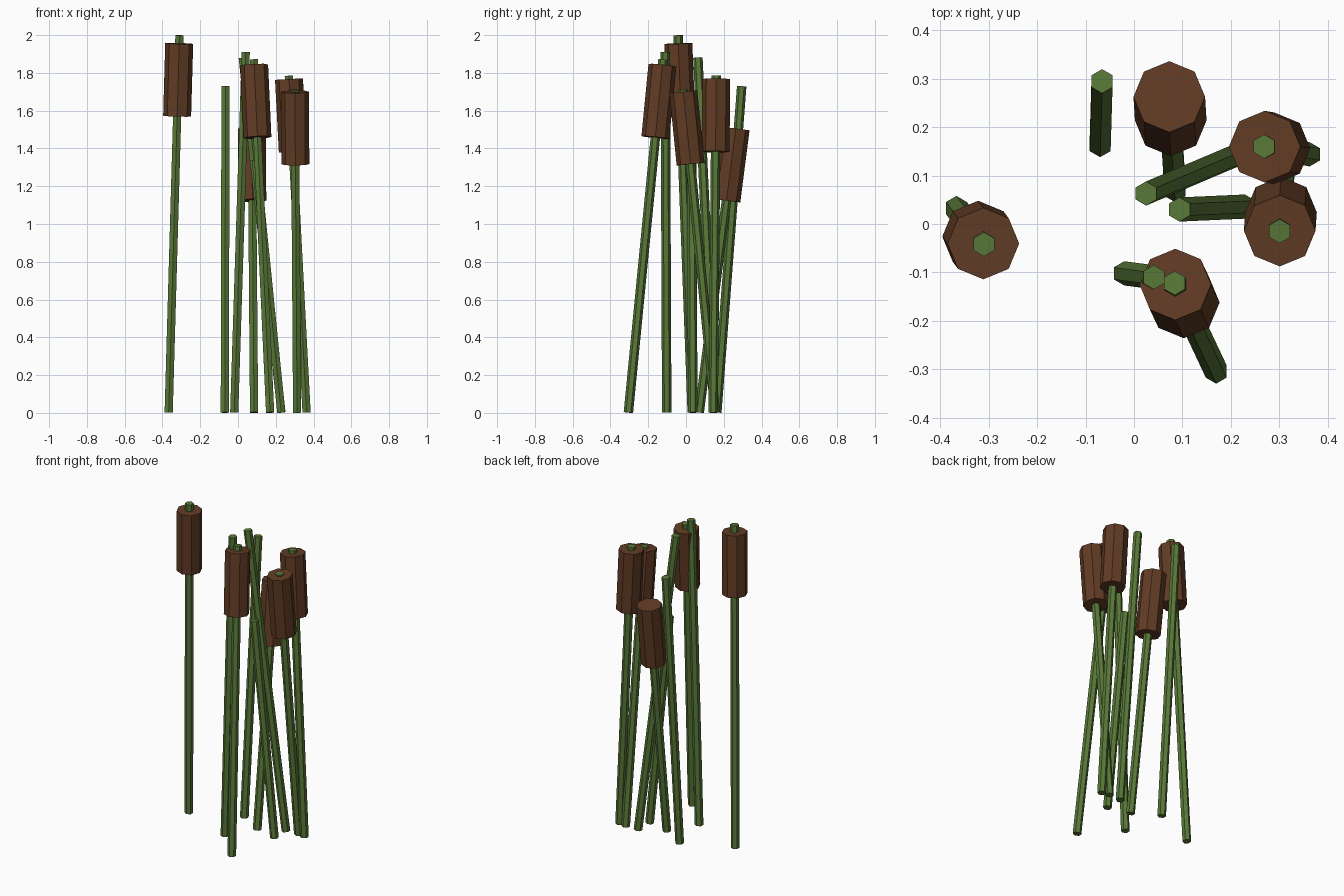
import bpy
from mathutils import Vector

if "Cube" in bpy.data.objects:
    bpy.data.objects.remove(bpy.data.objects["Cube"])

UP = Vector((0, 0, 1))


def make_material(name, color):
    m = bpy.data.materials.new(name)
    m.diffuse_color = color
    m.use_nodes = True
    m.node_tree.nodes["Principled BSDF"].inputs["Base Color"].default_value = m.diffuse_color
    return m


green = make_material("stem_green", (0.10, 0.19, 0.04, 1))
brown = make_material("head_brown", (0.12, 0.045, 0.018, 1))


def prism(name, start, end, radius, sides, material):
    """Flat-shaded cylinder running from start to end."""
    axis = end - start
    bpy.ops.mesh.primitive_cylinder_add(
        vertices=sides, radius=radius, depth=axis.length,
        location=(start + end) / 2,
        rotation=UP.rotation_difference(axis).to_euler())
    ob = bpy.context.object
    ob.name = name
    ob.data.materials.append(material)


# Each reed: base x, base y, tip x, tip y, tip height, has a seed head
reeds = [
    (-0.367, 0.033, -0.31, -0.042, 1.999, True),
    (-0.07, 0.163, -0.066, 0.295, 1.73, False),
    (-0.02, -0.102, 0.041, -0.11, 1.91, False),
    (0.17, -0.305, 0.084, -0.122, 1.87, True),
    (0.085, 0.07, 0.073, 0.261, 1.49, True),
    (0.23, 0.15, 0.025, 0.063, 1.88, False),
    (0.229, 0.036, 0.094, 0.03, 1.34, False),
    (0.363, 0.144, 0.269, 0.16, 1.785, True),
    (0.313, 0.155, 0.301, -0.015, 1.71, True),
]

HEAD_LENGTH = 0.385
for i, (bx, by, tx, ty, tz, has_head) in enumerate(reeds, 1):
    base, tip = Vector((bx, by, 0.002)), Vector((tx, ty, tz))
    prism(f"stem_{i}", base, tip, 0.025, 6, green)
    # Seed head sits around the upper part of the stem
    if has_head:
        half = (tip - base).normalized() * HEAD_LENGTH / 2
        mid = base.lerp(tip, 0.882)
        prism(f"seed_head_{i}", mid - half, mid + half, 0.074, 8, brown)
